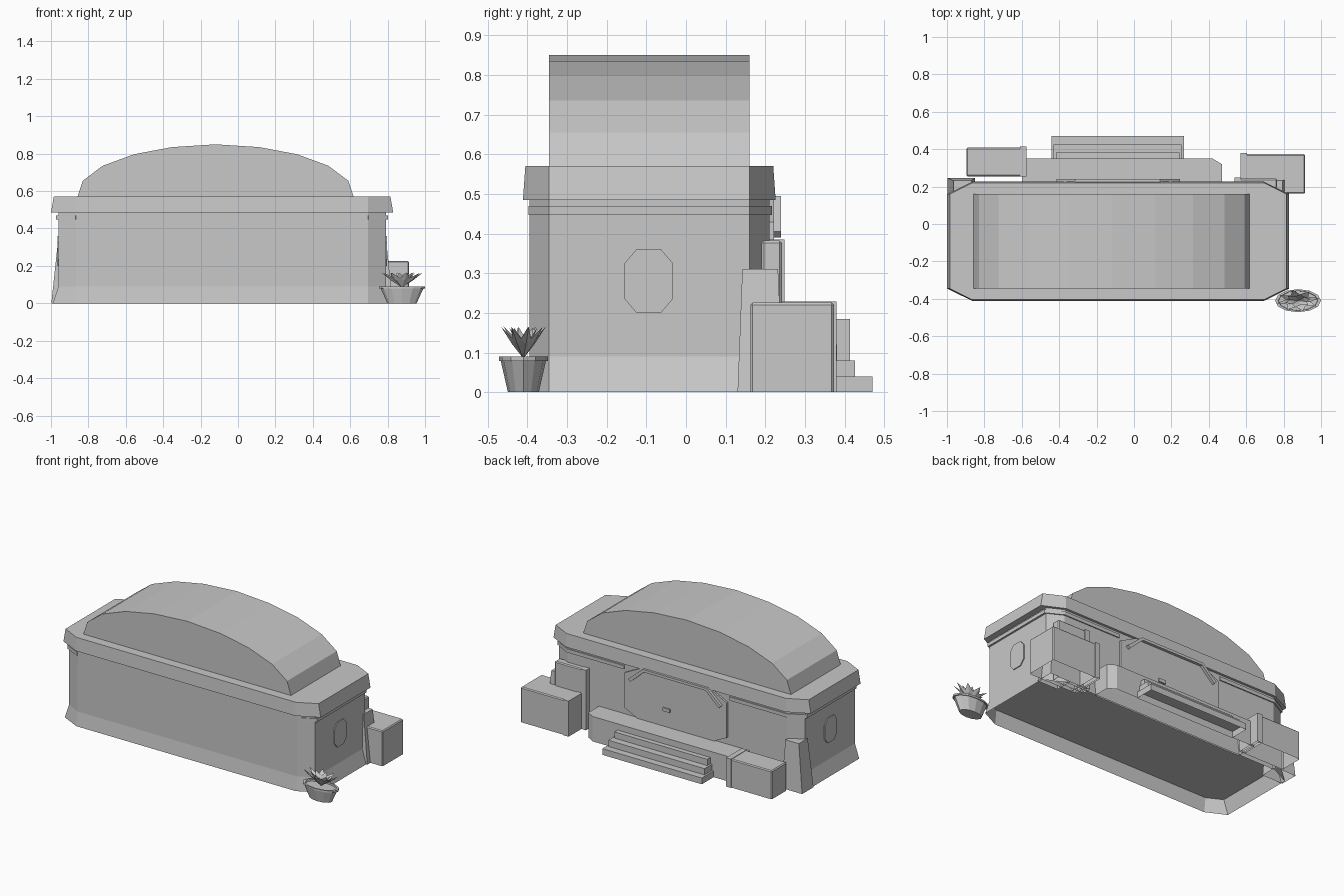
import bpy, bmesh, math
from mathutils import Vector

if "Cube" in bpy.data.objects:
    bpy.data.objects.remove(bpy.data.objects["Cube"], do_unlink=True)

stone = bpy.data.materials.new("plain_grey")
stone.use_nodes = True
GREY = (0.58, 0.58, 0.58, 1)
stone.diffuse_color = GREY
stone.node_tree.nodes["Principled BSDF"].inputs["Base Color"].default_value = GREY

MID = -0.085  # centre of the building along x


def finish(name, bm):
    bmesh.ops.recalc_face_normals(bm, faces=bm.faces)
    mesh = bpy.data.meshes.new(name)
    bm.to_mesh(mesh)
    bm.free()
    mesh.materials.append(stone)
    ob = bpy.data.objects.new(name, mesh)
    bpy.context.collection.objects.link(ob)
    return ob


def loft(name, rings, floor=True):
    """Skin a stack of matching closed rings; the first cap is optional."""
    bm = bmesh.new()
    rows = [[bm.verts.new(p) for p in ring] for ring in rings]
    n = len(rows[0])
    for a, b in zip(rows, rows[1:]):
        for i in range(n):
            j = (i + 1) % n
            bm.faces.new((a[i], a[j], b[j], b[i]))
    if floor:
        bm.faces.new(rows[0])
    bm.faces.new(rows[-1])
    return finish(name, bm)


def rect(x0, x1, y0, y1, z):
    return [(x0, y0, z), (x1, y0, z), (x1, y1, z), (x0, y1, z)]


def box(name, x0, x1, y0, y1, z0, z1, bevel=0):
    """Block without an underside, as it stands on the ground."""
    ob = loft(name, [rect(x0, x1, y0, y1, z0), rect(x0, x1, y0, y1, z1)], False)
    if bevel:
        mod = ob.modifiers.new("Bevel", "BEVEL")
        mod.width = bevel
        mod.segments = 1


def cut_rect(x0, x1, y0, y1, cx, cy):
    """Rectangle with cut corners."""
    return [(x0 + cx, y0), (x1 - cx, y0), (x1, y0 + cy), (x1, y1 - cy),
            (x1 - cx, y1), (x0 + cx, y1), (x0, y1 - cy), (x0, y0 + cy)]


def footprint(grow, z):
    pts = cut_rect(-0.96 - grow, 0.79 + grow, -0.395 - grow * .4,
                   0.21 + grow * .4, 0.095 + grow, 0.05 + grow * .4)
    return [(x, y, z) for x, y in pts]


def mirror_x(pts, flip):
    return [(2 * MID - p[0] if flip else p[0], *p[1:]) for p in pts]


# Main hall on a hollow flared skirt, and the overhanging roof brim
loft("hall_walls", [footprint(0, 0.09), footprint(0, 0.5)])
loft("flared_skirt", [footprint(0.03, 0), footprint(0, 0.09)], False)
loft("roof_brim", [footprint(0.04, 0.485), footprint(0.025, 0.57)])

# Arched roof, one half of the curve mirrored
half = [(0.74, 0.565), (0.71, 0.655), (0.604, 0.735), (0.435, 0.797), (0.233, 0.835)]
arch = [(-0.12 - x, z) for x, z in half] + [(-0.12, 0.85)]
arch += [(-0.12 + x, z) for x, z in reversed(half)]
loft("arched_roof", [[(x, y, z) for x, z in arch] for y in (-0.345, 0.16)])

# Things that repeat at both ends of the hall
for flip, side in ((False, "right"), (True, "left")):
    trim = [(-0.868, -0.397), (-0.972, -0.345), (-0.972, 0.16), (-0.868, 0.217),
            (-0.46, 0.217), (-0.46, 0.1), (-0.8, -0.3)]
    loft(side + "_wall_trim",
         [mirror_x([(x, y, z) for x, y in trim], flip) for z in (0.447, 0.47)])
    loft(side + "_buttress",
         [mirror_x(rect(-0.998, -0.85, 0.13, 0.246, 0), flip),
          mirror_x(rect(-0.965, -0.87, 0.142, 0.232, 0.31), flip)], False)
    pane = cut_rect(-0.155, -0.033, 0.2, 0.36, 0.03, 0.035)
    loft(side + "_end_window",
         [mirror_x([(x, y, z) for y, z in pane], flip) for x in (-0.958, -0.966)])

# Doorway panel, bent canopy over it, and the handle plate
panel = cut_rect(-0.445, 0.283, 0.15, 0.484, 0.11, 0.055)
loft("doorway_panel", [[(x, y, z) for x, z in panel] for y in (0.205, 0.222)])
outer = [(0.245, 0.405), (0.14, 0.495), (-0.315, 0.495), (-0.415, 0.405)]
inner = [(-0.4, 0.39), (-0.308, 0.478), (0.133, 0.478), (0.23, 0.39)]
loft("doorway_canopy", [[(x, y, z) for x, z in outer + inner] for y in (0.22, 0.24)])
loft("door_handle", [rect(-0.045, 0.005, 0.215, 0.23, z) for z in (0.26, 0.282)])

# Porch and its steps
porch = [(-0.6, 0.212), (0.47, 0.212), (0.47, 0.32), (0.42, 0.35), (-0.6, 0.35)]
loft("porch", [[(x, y, z) for x, y in porch] for z in (0, 0.16)], False)
for i in range(3):
    grow = 0.012 * (2 - i)
    box("step_%d" % (i + 1), -0.418 - grow, 0.242 + grow, 0.345,
        0.47 - 0.0445 * i, 0.04 * i, 0.04 * (i + 1))

# Low blocks and tall pier, each with a slightly proud band on one end
EDGE = 0.006
for name, x0, x1, y0, y1, top, band in (
        ("right_block", -0.895, -0.59, 0.255, 0.408, 0.182, -0.61),
        ("left_block", 0.58, 0.915, 0.162, 0.373, 0.226, 0.57),
        ("left_pier", 0.55, 0.765, 0.19, 0.242, 0.382, 0.538)):
    box(name, x0, x1, y0, y1, 0, top, EDGE)
    box(name + "_band", band, band + 0.035, y0, y1 + EDGE, 0, top + EDGE / 2)

# Oval plant pot
PX, PY = 0.877, -0.41


def oval(r, z, n=12):
    return [(PX + 2 * r * math.cos(2 * math.pi * i / n),
             PY + r * math.sin(2 * math.pi * i / n), z) for i in range(n)]


loft("plant_pot", [oval(0.039, 0), oval(0.057, 0.079), oval(0.0615, 0.079),
                   oval(0.0615, 0.09), oval(0.053, 0.09), oval(0.052, 0.08)])

# Spiky leaves: folded blades fanned around the pot in two tiers
bm = bmesh.new()
for count, reach, rise in ((8, 0.058, 0.08), (6, 0.036, 0.078)):
    for i in range(count):
        a = 2 * math.pi * (i + 0.3) / count
        out = Vector((2 * math.cos(a), math.sin(a), 0))
        wide = Vector((-2 * math.sin(a), math.cos(a), 0)) * 0.014
        base = Vector((PX, PY, 0.085))
        mid = base + out * reach * 0.5 + Vector((0, 0, rise * 0.6))
        tip = base + out * reach + Vector((0, 0, rise))
        keel = mid - Vector((0, 0, 0.012))
        b, l, r, k, t = [bm.verts.new(p) for p in (base, mid + wide, mid - wide, keel, tip)]
        for f in ((b, l, k), (b, k, r), (l, t, k), (k, t, r), (b, r, l), (l, r, t)):
            bm.faces.new(f)
finish("plant_leaves", bm)
